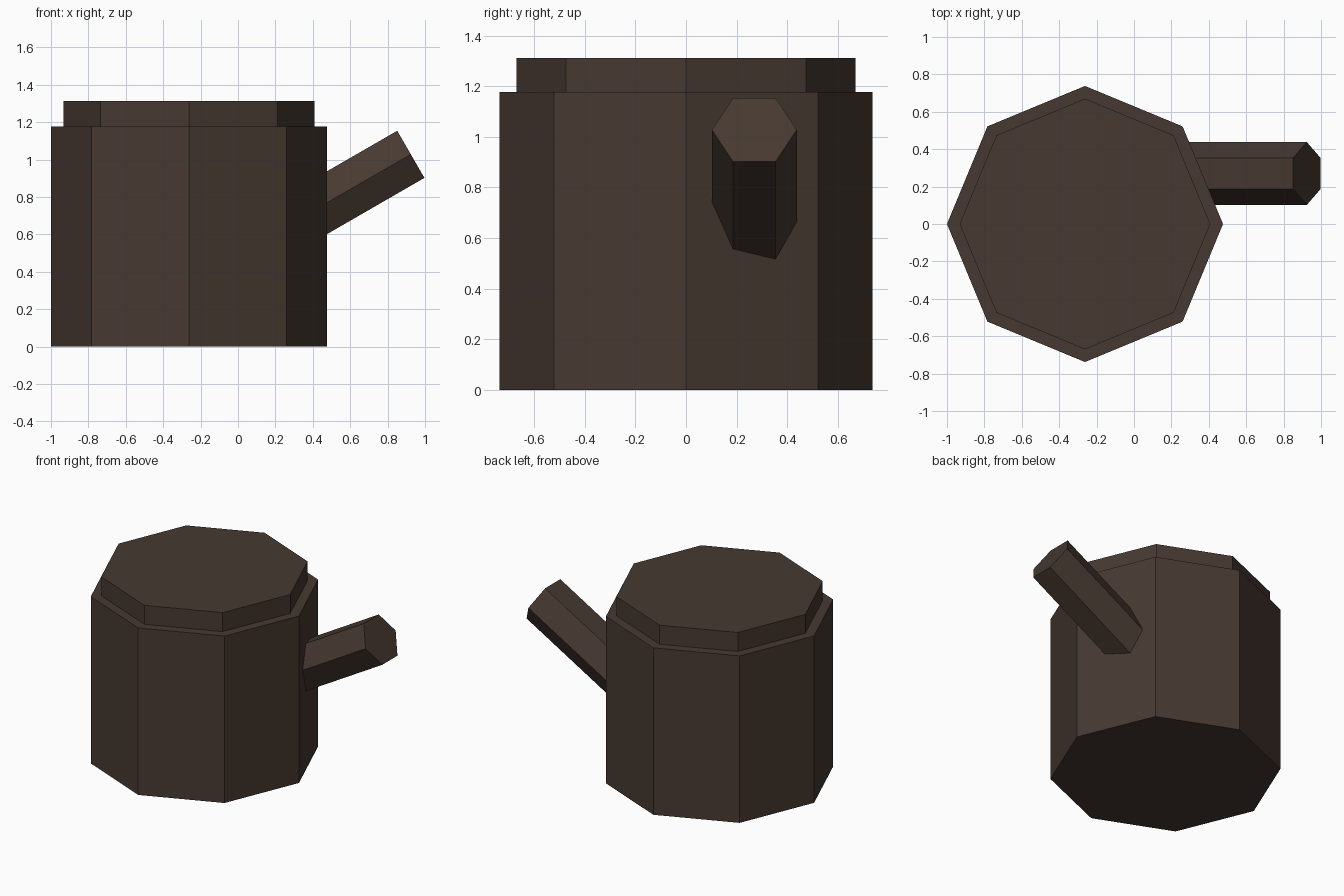
import bpy
import math
from mathutils import Vector

if "Cube" in bpy.data.objects:
    bpy.data.objects.remove(bpy.data.objects["Cube"])

bark = bpy.data.materials.new("dark_brown")
bark.diffuse_color = (0.062, 0.041, 0.031, 1.0)
bark.use_nodes = True
bark.node_tree.nodes["Principled BSDF"].inputs["Base Color"].default_value = bark.diffuse_color


def prism(name, sides, radius, start, end, spin):
    """Flat-faced prism running from start to end, spun about its own axis."""
    start, end = Vector(start), Vector(end)
    axis = end - start
    bpy.ops.mesh.primitive_cylinder_add(vertices=sides, radius=radius, depth=axis.length)
    obj = bpy.context.object
    obj.name = name
    tilt = math.atan2(axis.x, axis.z)  # every axis lies in the xz plane
    obj.rotation_euler = (0, tilt, spin)
    # spin first about z, then tilt about y
    obj.rotation_mode = 'QUATERNION'
    obj.rotation_quaternion = (Vector((0, 0, 1)).rotation_difference(axis)
                               @ Vector((1, 0, 0)).rotation_difference(
                                   Vector((math.cos(spin), math.sin(spin), 0))))
    obj.location = (start + end) / 2
    obj.data.materials.append(bark)
    return obj


CX = -0.262

# Octagonal trunk and the slightly narrower cap on it
prism("trunk", 8, 0.738, (CX, 0, 0), (CX, 0, 1.178), 0)
prism("trunk_cap", 8, 0.67, (CX, 0, 1.178), (CX, 0, 1.312), 0)

# Hexagonal branch stub rising at 30 degrees, rooted inside the trunk
tip = Vector((0.924, 0.27, 1.028))
direction = Vector((math.cos(math.radians(30)), 0, math.sin(math.radians(30))))
prism("branch", 6, 0.168, tip - direction * 0.85, tip, 0)
